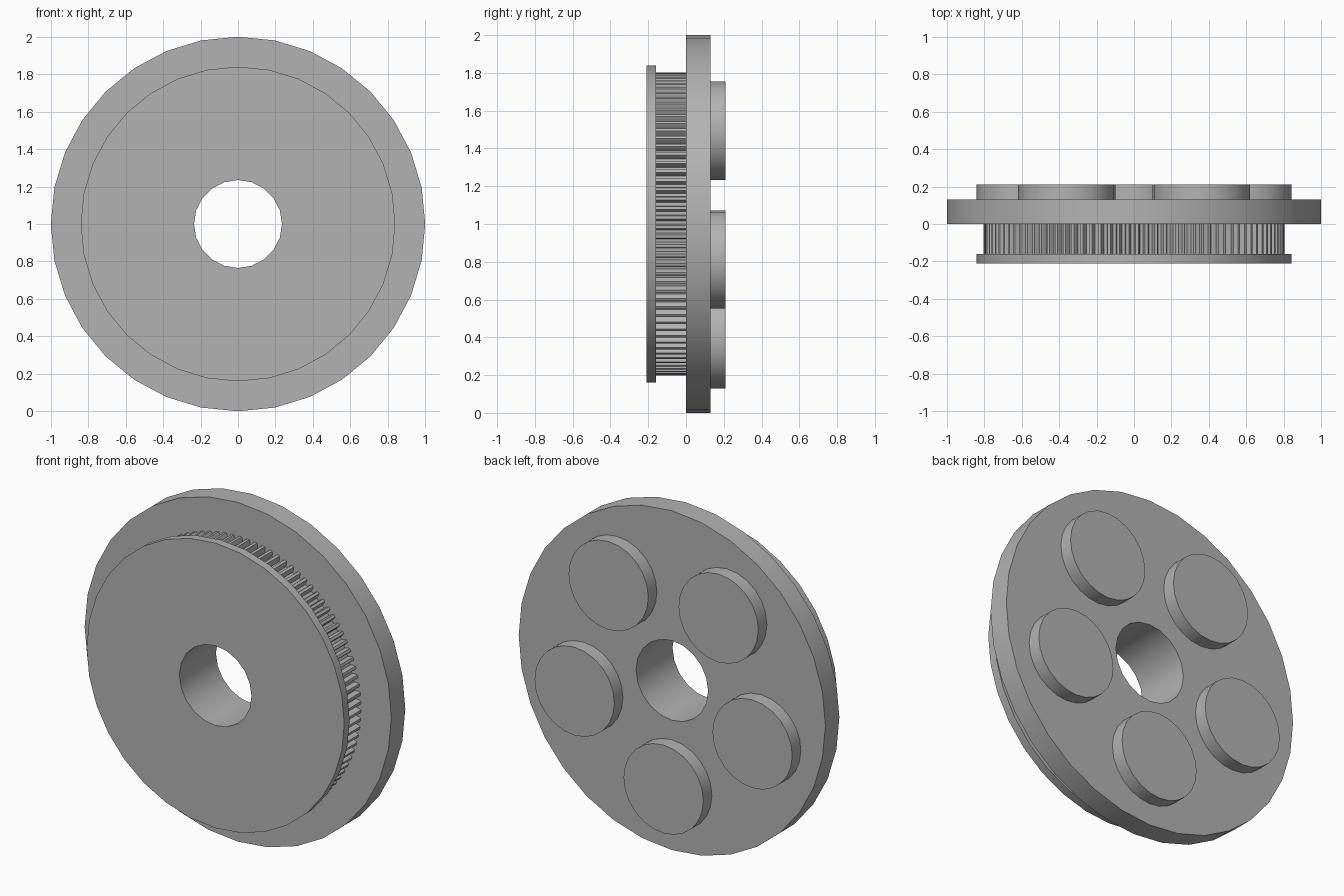
import bpy, bmesh
from math import cos, sin, pi, radians
from mathutils import Vector

cube = bpy.data.objects.get("Cube")
if cube:
    bpy.data.objects.remove(cube, do_unlink=True)

GREY = (0.45, 0.45, 0.45, 1)
metal = bpy.data.materials.new("plain grey")
metal.use_nodes = True
metal.diffuse_color = GREY
metal.node_tree.nodes["Principled BSDF"].inputs["Base Color"].default_value = GREY


def circle(radius, sides, x=0, z=1):
    return [(x + radius * cos(2 * pi * i / sides), z + radius * sin(2 * pi * i / sides))
            for i in range(sides)]


def toothed_outline(teeth, profile):
    """Repeat a (fraction of pitch, radius) tooth profile around the axle."""
    points = []
    for t in range(teeth):
        for part, radius in profile:
            a = 2 * pi * (t + part) / teeth
            points.append((radius * cos(a), 1 + radius * sin(a)))
    return points


def plate(name, loops, y0, y1):
    """Fill the outline loops (outer, then holes) and extrude from y0 to y1."""
    bm = bmesh.new()
    for loop in loops:
        verts = [bm.verts.new((x, y0, z)) for x, z in loop]
        for a, b in zip(verts, verts[1:] + verts[:1]):
            bm.edges.new((a, b))
    bmesh.ops.triangle_fill(bm, edges=bm.edges[:], use_beauty=True, normal=Vector((0, -1, 0)))
    result = bmesh.ops.extrude_face_region(bm, geom=bm.faces[:], use_keep_orig=True)
    moved = [v for v in result["geom"] if isinstance(v, bmesh.types.BMVert)]
    bmesh.ops.translate(bm, verts=moved, vec=(0, y1 - y0, 0))
    bmesh.ops.recalc_face_normals(bm, faces=bm.faces[:])
    mesh = bpy.data.meshes.new(name)
    bm.to_mesh(mesh)
    bm.free()
    mesh.materials.append(metal)
    obj = bpy.data.objects.new(name, mesh)
    bpy.context.collection.objects.link(obj)
    return obj


bore = circle(0.235, 20)
tooth = [(0, 0.77), (0.35, 0.77), (0.42, 0.79), (0.52, 0.803), (0.83, 0.803), (0.93, 0.79)]

# Main disc, belt teeth and front flange share one bore
parts = [
    plate("main_disc", [circle(1, 32), bore], 0, 0.13),
    plate("belt_teeth", [toothed_outline(100, tooth), bore], -0.16, 0),
    plate("front_flange", [circle(0.84, 32), bore], -0.21, -0.16),
]

# Five round bosses on the back
for i in range(5):
    a = radians(54 + 72 * i)
    outline = circle(0.26, 24, 0.61 * cos(a), 1 + 0.61 * sin(a))
    parts.append(plate(f"back_boss_{i + 1}", [outline], 0.13, 0.21))

# Smooth rims with sharp corners
bpy.ops.object.select_all(action='DESELECT')
for obj in parts:
    obj.select_set(True)
bpy.context.view_layer.objects.active = parts[0]
bpy.ops.object.shade_smooth_by_angle(angle=radians(30))
